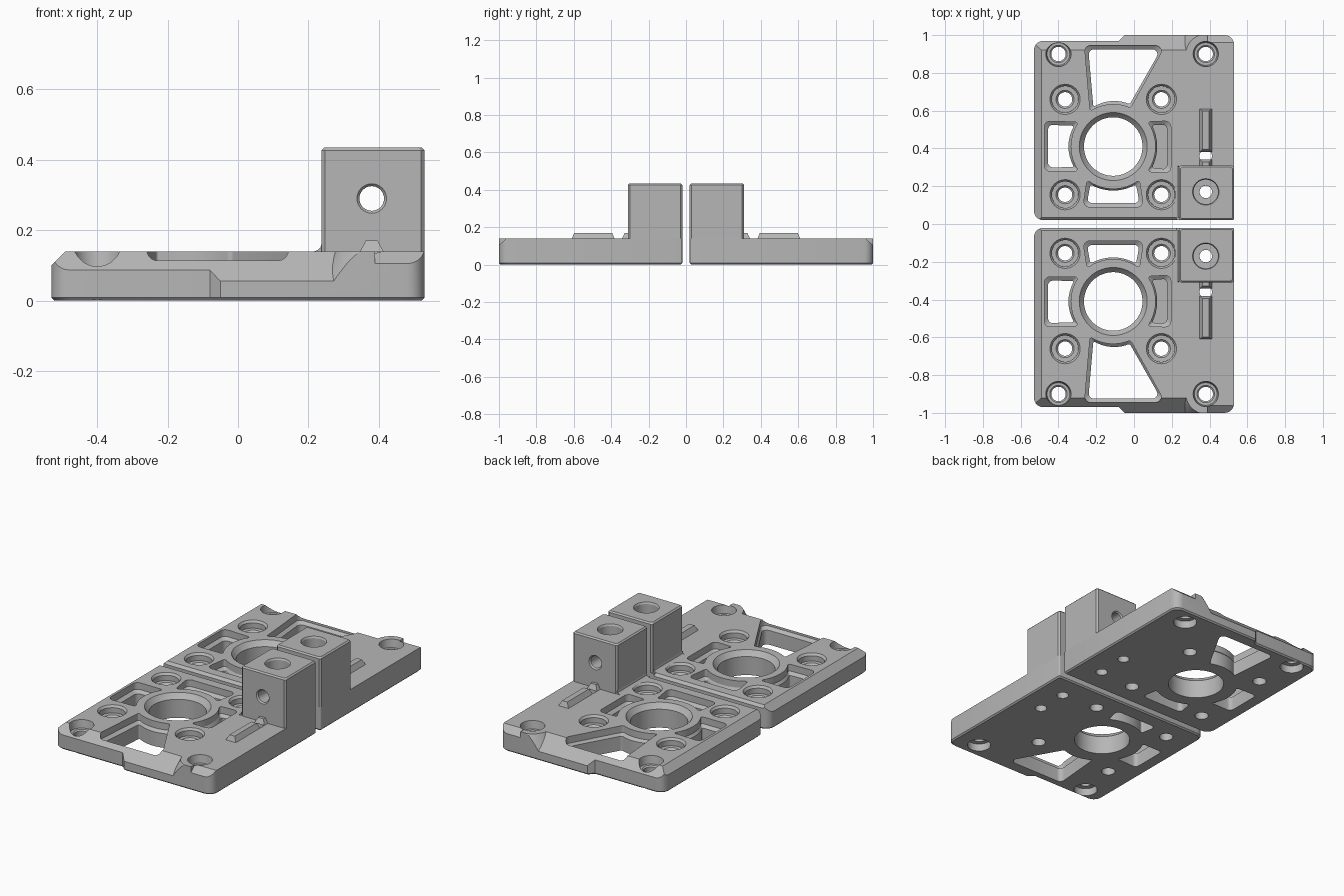
import bpy, bmesh, math
from mathutils import Vector

if "Cube" in bpy.data.objects:
    bpy.data.objects.remove(bpy.data.objects["Cube"])

grey = bpy.data.materials.new("light grey")
grey.diffuse_color = (0.47, 0.47, 0.47, 1)
grey.use_nodes = True
grey.node_tree.nodes["Principled BSDF"].inputs["Base Color"].default_value = grey.diffuse_color

T = 0.14               # plate thickness
BORE = (-0.11, 0.41)   # centre of the main opening


def loft(name, rings):
    """Closed solid through a list of rings with equal point counts."""
    bm = bmesh.new()
    vs = [[bm.verts.new(p) for p in ring] for ring in rings]
    n = len(vs[0])
    for a, b in zip(vs, vs[1:]):
        for i in range(n):
            j = (i + 1) % n
            bm.faces.new((a[i], a[j], b[j], b[i]))
    bm.faces.new(vs[0][::-1])
    bm.faces.new(vs[-1])
    bmesh.ops.recalc_face_normals(bm, faces=bm.faces)
    me = bpy.data.meshes.new(name)
    bm.to_mesh(me)
    bm.free()
    me.materials.append(grey)
    ob = bpy.data.objects.new(name, me)
    bpy.context.collection.objects.link(ob)
    return ob


def cut(target, cutter):
    m = target.modifiers.new("cut", 'BOOLEAN')
    m.operation, m.solver, m.object = 'DIFFERENCE', 'EXACT', cutter
    bpy.context.view_layer.objects.active = target
    bpy.ops.object.modifier_apply(modifier=m.name)
    bpy.data.objects.remove(cutter)


def turned(x, y, profile, n=40):
    """Stepped round solid from (radius, z) pairs."""
    ang = [2 * math.pi * i / n for i in range(n)]
    return loft("turned", [[(x + r * math.cos(a), y + r * math.sin(a), z) for a in ang]
                           for r, z in profile])


def rounded(points, steps=5):
    """Round each (x, y, radius) corner of an outline."""
    out = []
    for i, (x, y, r) in enumerate(points):
        p = Vector((x, y))
        a = Vector(points[i - 1][:2]) - p
        b = Vector(points[(i + 1) % len(points)][:2]) - p
        if r == 0:
            out.append((x, y))
            continue
        half = a.angle(b) / 2
        d = min(r / math.tan(half), 0.48 * a.length, 0.48 * b.length)
        r = d * math.tan(half)
        c = p + (a.normalized() + b.normalized()).normalized() * (r / math.sin(half))
        u, v = p + a.normalized() * d - c, p + b.normalized() * d - c
        turn = math.atan2(u.x * v.y - u.y * v.x, u.dot(v))
        for k in range(steps + 1):
            t = turn * k / steps
            out.append((c.x + u.x * math.cos(t) - u.y * math.sin(t),
                        c.y + u.x * math.sin(t) + u.y * math.cos(t)))
    return out


def level(outline, z, inset=0.0):
    """Outline at height z, shrunk by an inset on each side."""
    xs, ys = [p[0] for p in outline], [p[1] for p in outline]
    cx, cy = (min(xs) + max(xs)) / 2, (min(ys) + max(ys)) / 2
    sx = 1 - 2 * inset / (max(xs) - min(xs))
    sy = 1 - 2 * inset / (max(ys) - min(ys))
    return [(cx + (x - cx) * sx, cy + (y - cy) * sy, z) for x, y in outline]


def bar_x(x0, x1, yz):
    return loft("bar", [[(x, y, z) for y, z in yz] for x in (x0, x1)])


def bar_y(y0, y1, xz):
    return loft("bar", [[(x, y, z) for x, z in xz] for y in (y0, y1)])


def arc(a0, a1, n=9, r=0.225):
    """Points around the main opening, in degrees."""
    out = []
    for i in range(n):
        a = math.radians(a0 + (a1 - a0) * i / (n - 1))
        end = 0.02 if i in (0, n - 1) else 0
        out.append((BORE[0] + r * math.cos(a), BORE[1] + r * math.sin(a), end))
    return out


# Plate with stepped far edge and small chamfer underneath
outline = rounded([(-0.53, 0.02, 0.05), (0.53, 0.02, 0.01), (0.53, 1.0, 0.05),
                   (-0.05, 1.0, 0), (-0.08, 0.97, 0), (-0.53, 0.97, 0.05)])
plate = loft("plate", [level(outline, 0, 0.008), level(outline, 0.008), level(outline, T)])

# Sloped edges; the corner boss is left standing
boss = [(0.155, 0.0), (0.15, 0.05), (0.085, 0.18)]
slope = bar_x(-0.6, 0.37, [(0.901, 0.16), (1.05, 0.002), (1.05, 0.16)])
cut(slope, turned(0.38, 0.9, boss))
cut(plate, slope)
slope = bar_x(0.39, 0.6, [(0.937, 0.16), (1.05, 0.061), (1.05, 0.16)])
cut(plate, slope)
cut(plate, bar_y(-0.1, 1.1, [(-0.56, 0.07), (-0.47, 0.16), (-0.56, 0.16)]))
cut(plate, bar_x(-0.6, 0.225, [(0.0, 0.105), (0.055, 0.16), (0.0, 0.16)]))

# Main opening with bevelled rim
cut(plate, turned(*BORE, [(0.155, -0.1), (0.155, 0.11), (0.165, 0.12),
                          (0.18, T), (0.18, 0.2)], 64))

# Counterbored screw holes around the opening
for x in (-0.365, 0.145):
    for y in (0.155, 0.66):
        cut(plate, turned(x, y, [(0.038, -0.1), (0.038, 0.085), (0.048, 0.095),
                                 (0.07, 0.096), (0.07, 0.127), (0.08, T), (0.08, 0.2)]))

# Corner screw holes, counterbored on both sides
for x in (-0.4, 0.38):
    cut(plate, turned(x, 0.9, [(0.065, -0.1), (0.065, 0.045), (0.038, 0.046), (0.038, 0.085),
                               (0.046, 0.092), (0.06, 0.093), (0.067, T), (0.067, 0.2)]))

# Small through holes
for y in (0.17, 0.36):
    cut(plate, turned(0.38, y, [(0.033, -0.1), (0.033, 0.3)], 24))

# Lightening pockets, curved where they face the opening
R = 0.03
pockets = [
    ([(-0.475, 0.28, R), (-0.475, 0.545, R)] + arc(145, 215), True),
    ([(-0.27, 0.09, R), (0.05, 0.09, R)] + arc(308, 232), True),
    ([(0.195, 0.545, R), (0.195, 0.27, R)] + arc(-36, 36), False),
    ([(-0.262, 0.945, R), (0.165, 0.945, R)] + arc(66, 123), True),
]
for points, through in pockets:
    o = rounded(points)
    rings = [level(o, 0.2), level(o, 0.10), level(o, 0.085, 0.02)]
    rings.append(level(o, -0.1 if through else 0.05, 0.02))
    cut(plate, loft("pocket", rings))

# Upright clamp block with chamfered edges
sq = rounded([(0.237, 0.02, 0.01), (0.53, 0.02, 0.01),
              (0.53, 0.31, 0.01), (0.237, 0.31, 0.01)], 1)
block = loft("clamp_block", [level(sq, T), level(sq, 0.427), level(sq, 0.435, 0.008)])
cut(block, turned(0.38, 0.17, [(0.033, 0.1), (0.033, 0.365), (0.065, 0.366),
                               (0.065, 0.425), (0.07, 0.435), (0.07, 0.5)]))
# Cross hole through the block
circle = [2 * math.pi * i / 32 for i in range(32)]
cut(block, loft("cross_hole", [
    [(0.38 + r * math.cos(a), y, 0.29 + r * math.sin(a)) for a in circle]
    for r, y in [(0.042, -0.05), (0.042, 0.02), (0.035, 0.028),
                 (0.035, 0.302), (0.042, 0.31), (0.042, 0.4)]]))

# Small fillet at the block's foot
fillet = bar_y(0.035, 0.308, [(0.217, T), (0.225, 0.143), (0.234, 0.15),
                              (0.2375, 0.162), (0.2375, T)])
fillet.name = "block_fillet"

# Raised ribs with sloped sides, on either side of the small hole
ribs = []
for name, y0, y1, t0, t1 in [("rib", 0.382, 0.61, 0.395, 0.598),
                             ("rib_stub", 0.309, 0.342, 0.309, 0.328)]:
    base = [(0.347, y0, T), (0.413, y0, T), (0.413, y1, T), (0.347, y1, T)]
    top = [(0.363, t0, 0.17), (0.397, t0, 0.17), (0.397, t1, 0.17), (0.363, t1, 0.17)]
    ribs.append(loft(name, [base, top]))

# Shade, then mirror every part to make the opposite bracket
for ob in [plate, block, fillet] + ribs:
    bpy.ops.object.select_all(action='DESELECT')
    ob.select_set(True)
    bpy.context.view_layer.objects.active = ob
    bpy.ops.object.shade_smooth_by_angle(angle=math.radians(25))
    twin = ob.copy()
    twin.data = ob.data.copy()
    for v in twin.data.vertices:
        v.co.y = -v.co.y
    twin.data.flip_normals()
    twin.name = "front_" + ob.name
    ob.name = "back_" + ob.name
    bpy.context.collection.objects.link(twin)
